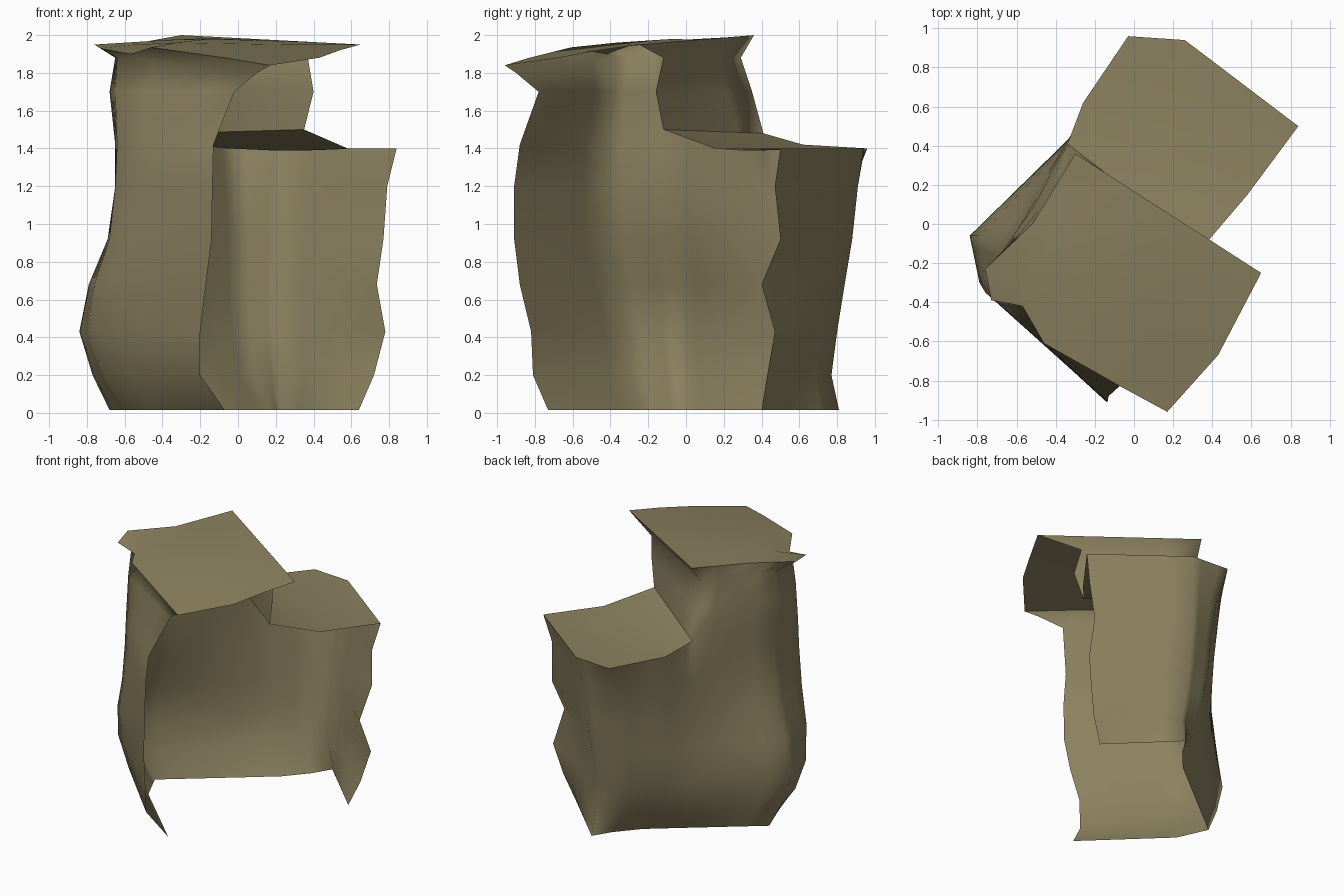
import bpy
import bmesh
from mathutils import Vector

cube = bpy.data.objects.get("Cube")
if cube:
    bpy.data.objects.remove(cube, do_unlink=True)

# Single olive clay colour
clay = bpy.data.materials.new("olive_clay")
clay.use_nodes = True
colour = (0.26, 0.22, 0.115, 1)
clay.diffuse_color = colour
shader = clay.node_tree.nodes["Principled BSDF"]
shader.inputs["Base Color"].default_value = colour
shader.inputs["Roughness"].default_value = 0.9

STEPS = 4


def spread(points, steps=STEPS):
    """Divide every span of a polyline into equal steps."""
    points = [Vector(p) for p in points]
    line = [points[0]]
    for start, end in zip(points, points[1:]):
        line += [start.lerp(end, (i + 1) / steps) for i in range(steps)]
    return line


def at_height(z, outline):
    return [(x, y, z) for x, y in outline]


def build_shell(name, sheets, flip):
    """Weld sheets, each a list of point rows, into one thin smooth surface."""
    bm = bmesh.new()
    for rows in sheets:
        grid = [[bm.verts.new(p) for p in row] for row in rows]
        for low, high in zip(grid, grid[1:]):
            for i in range(len(low) - 1):
                quad = [low[i], low[i + 1], high[i + 1], high[i]]
                bm.faces.new(quad[::-1] if flip else quad)
    bmesh.ops.remove_doubles(bm, verts=bm.verts[:], dist=0.0005)
    mesh = bpy.data.meshes.new(name)
    bm.to_mesh(mesh)
    bm.free()
    mesh.materials.append(clay)
    obj = bpy.data.objects.new(name, mesh)
    bpy.context.collection.objects.link(obj)
    bpy.ops.object.select_all(action="DESELECT")
    obj.select_set(True)
    bpy.context.view_layer.objects.active = obj
    bpy.ops.object.shade_smooth_by_angle(angle=1.75)


# Shared corners where walls and roofs meet
step_corner = (-0.34, 0.41, 1.48)
step_end = (0.35, -0.12, 1.5)
fold = (-0.26, 0.62, 1.42)
back_corner = (-0.03, 0.96, 1.4)
end_corner = (0.26, 0.94, 1.4)
end_edge = (0.84, 0.5, 1.4)
eave_left = (-0.76, -0.23, 1.95)
eave_side = (-0.52, 0.0, 1.96)
eave_back = (-0.3, 0.36, 2.0)
eave_right = (0.65, -0.25, 1.95)
front_eave = [(0.17, -0.96, 1.84), (-0.07, -0.83, 1.88), (-0.46, -0.61, 1.935),
              (-0.57, -0.42, 1.9), (-0.73, -0.39, 1.93)]

# Walls: front free edge, two left corners, step, fold, two back corners, end free edge
shoulder = at_height(1.42, [(-0.13, -0.88), (-0.64, -0.42), (-0.65, -0.14)]) + [step_corner]
lower_rows = [
    at_height(0.015, [(-0.07, -0.73), (-0.58, -0.24), (-0.68, -0.02), (-0.2, 0.36),
                      (0, 0.52), (0.14, 0.68), (0.22, 0.81), (0.64, 0.4)]),
    at_height(0.2, [(-0.2, -0.81), (-0.71, -0.29), (-0.77, -0.04), (-0.31, 0.39),
                    (-0.12, 0.56), (0.05, 0.72), (0.22, 0.77), (0.72, 0.43)]),
    at_height(0.43, [(-0.2, -0.82), (-0.79, -0.3), (-0.84, -0.06), (-0.36, 0.41),
                     (-0.18, 0.59), (0.02, 0.76), (0.2, 0.8), (0.78, 0.47)]),
    at_height(0.68, [(-0.17, -0.88), (-0.76, -0.35), (-0.79, -0.06), (-0.37, 0.38),
                     (-0.2, 0.59), (0, 0.79), (0.2, 0.84), (0.735, 0.4)]),
    at_height(0.92, [(-0.14, -0.91), (-0.68, -0.41), (-0.69, -0.09), (-0.37, 0.37),
                     (-0.21, 0.6), (0, 0.82), (0.21, 0.88), (0.77, 0.5)]),
    at_height(1.2, [(-0.135, -0.91), (-0.65, -0.42), (-0.65, -0.12), (-0.36, 0.39),
                    (-0.23, 0.62), (-0.01, 0.87), (0.23, 0.91), (0.79, 0.47)]),
    shoulder + [fold, back_corner, end_corner, end_edge],
]
upper_rows = [
    shoulder,
    at_height(1.7, [(-0.02, -0.78), (-0.65, -0.38), (-0.68, -0.15), (-0.33, 0.35)]),
    [(0.1, -0.9, 1.8)] + at_height(1.88, [(-0.64, -0.36), (-0.65, -0.14), (-0.32, 0.29)]),
]
# The top of the walls follows the eave point for point
eave_line = (front_eave + spread([front_eave[-1], eave_left])[1:]
             + spread([eave_left, eave_side, eave_back], STEPS // 2)[1:])

# Wall rising between the two roof levels
step_rows = [
    [step_corner, step_end],
    at_height(1.7, [(-0.33, 0.35), (0.4, -0.16)]),
    at_height(1.88, [(-0.32, 0.29), (0.37, -0.12)]),
    [eave_back, eave_right],
]

# Lower roof, curving up into the step wall
lower_roof = [
    spread([step_corner, step_end]),
    [fold, (-0.05, 0.5, 1.4), (0.17, 0.4, 1.39), (0.38, 0.28, 1.39), (0.58, 0.15, 1.4)],
    [back_corner] + spread([end_corner, end_edge], STEPS - 1),
]

build_shell("walls", [
    [spread(row) for row in lower_rows],
    [spread(row) for row in upper_rows] + [eave_line],
    [spread(row) for row in step_rows],
], flip=True)
build_shell("lower_roof", [lower_roof], flip=True)

# Upper roof, sagging toward its front corner and pinched at its left one
build_shell("upper_roof", [[
    front_eave[::-1],
    [eave_left, (-0.55, -0.28, 1.95), (-0.33, -0.37, 1.96), (0.09, -0.54, 1.915), (0.43, -0.67, 1.88)],
    [eave_side, (-0.36, -0.02, 1.975), (-0.15, -0.07, 1.98), (0.22, -0.28, 1.95), (0.54, -0.46, 1.92)],
    spread([eave_back, eave_right]),
]], flip=False)
